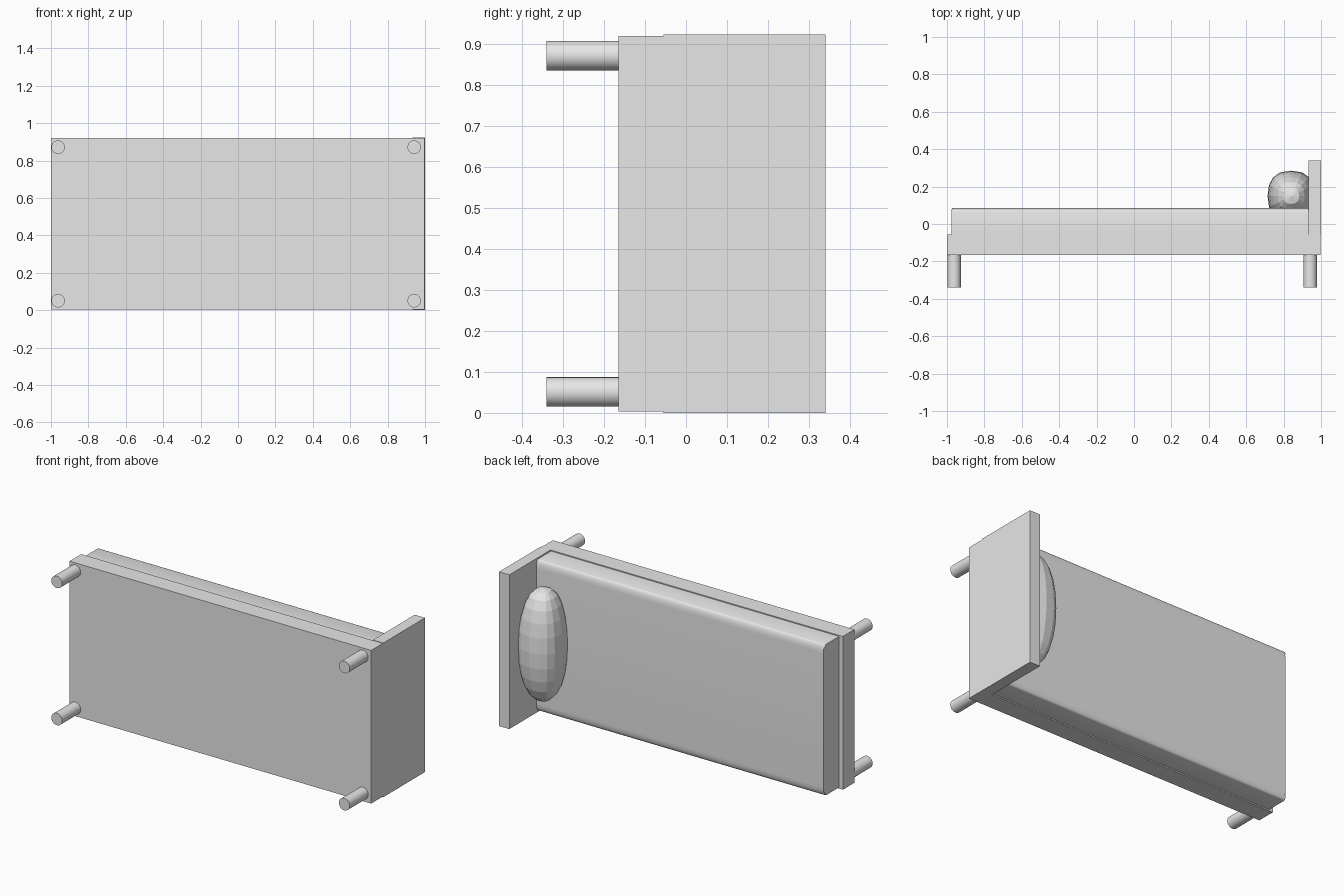
import bpy, bmesh, math
from mathutils import Matrix

cube = bpy.data.objects.get("Cube")
if cube:
    bpy.data.objects.remove(cube, do_unlink=True)

grey = bpy.data.materials.new("plain grey")
grey.use_nodes = True
GREY = (0.8, 0.8, 0.8, 1)
grey.diffuse_color = GREY
grey.node_tree.nodes["Principled BSDF"].inputs["Base Color"].default_value = GREY
MID_Z = 0.462


def add_object(name, bm, smooth=False):
    bmesh.ops.recalc_face_normals(bm, faces=bm.faces)
    mesh = bpy.data.meshes.new(name)
    bm.to_mesh(mesh)
    bm.free()
    mesh.materials.append(grey)
    obj = bpy.data.objects.new(name, mesh)
    bpy.context.collection.objects.link(obj)
    if smooth:
        bpy.ops.object.select_all(action="DESELECT")
        obj.select_set(True)
        bpy.context.view_layer.objects.active = obj
        bpy.ops.object.shade_smooth_by_angle(angle=math.radians(35))
    return obj


def box(name, x, y, z):
    bm = bmesh.new()
    size = [b - a for a, b in (x, y, z)]
    centre = [(a + b) / 2 for a, b in (x, y, z)]
    bmesh.ops.create_cube(bm, size=1, matrix=Matrix.Translation(centre) @ Matrix.Diagonal((*size, 1)))
    return add_object(name, bm)


# Frame and headboard, the bed lying on its long side
box("bed_frame", (-1, 0.997), (-0.165, -0.055), (0.003, 0.92))
box("headboard", (0.932, 1), (-0.055, 0.34), (0, 0.923))

# Mattress: cross-section with softly rounded long edges, run along x
half, top, round_z, round_y = 0.452, 0.085, 0.05, 0.018
arc = [math.radians(90 * i / 6) for i in range(7)]
side = [(top - round_y + round_y * math.sin(a), half - round_z + round_z * math.cos(a)) for a in arc]
profile = [(-0.055, half)] + side
profile += [(y, -z) for y, z in reversed(profile)]
bm = bmesh.new()
end = bm.faces.new([bm.verts.new((-0.975, y, MID_Z + z)) for y, z in profile])
run = bmesh.ops.extrude_face_region(bm, geom=[end], use_keep_orig=True)
for v in run["geom"]:
    if isinstance(v, bmesh.types.BMVert):
        v.co.x = 0.932
# Ease the foot end of the top surface
for v in bm.verts:
    if v.co.x < 0 and v.co.y > top - 0.004:
        v.co.x += 0.006
add_object("mattress", bm, smooth=True)

# Pillow: a boxy, faceted ellipsoid resting against the headboard
bm = bmesh.new()
bmesh.ops.create_uvsphere(bm, u_segments=16, v_segments=12, radius=1)


def puff(value, power):
    return math.copysign(abs(value) ** power, value)


for v in bm.verts:
    x, y, z = v.co
    v.co = (0.84 + 0.126 * puff(x, 0.8), 0.15 + 0.135 * puff(y, 0.85), MID_Z + 0.335 * puff(z, 0.95))
add_object("pillow", bm)

# Four round legs
for end_name, x in (("foot", -0.962), ("head", 0.942)):
    for side_name, z in (("lower", 0.051), ("upper", 0.872)):
        bm = bmesh.new()
        place = Matrix.Translation((x, -0.25, z)) @ Matrix.Rotation(math.pi / 2, 4, "X")
        bmesh.ops.create_cone(bm, cap_ends=True, segments=32, radius1=0.036, radius2=0.036,
                              depth=0.18, matrix=place)
        add_object(f"{end_name}_{side_name}_leg", bm, smooth=True)
